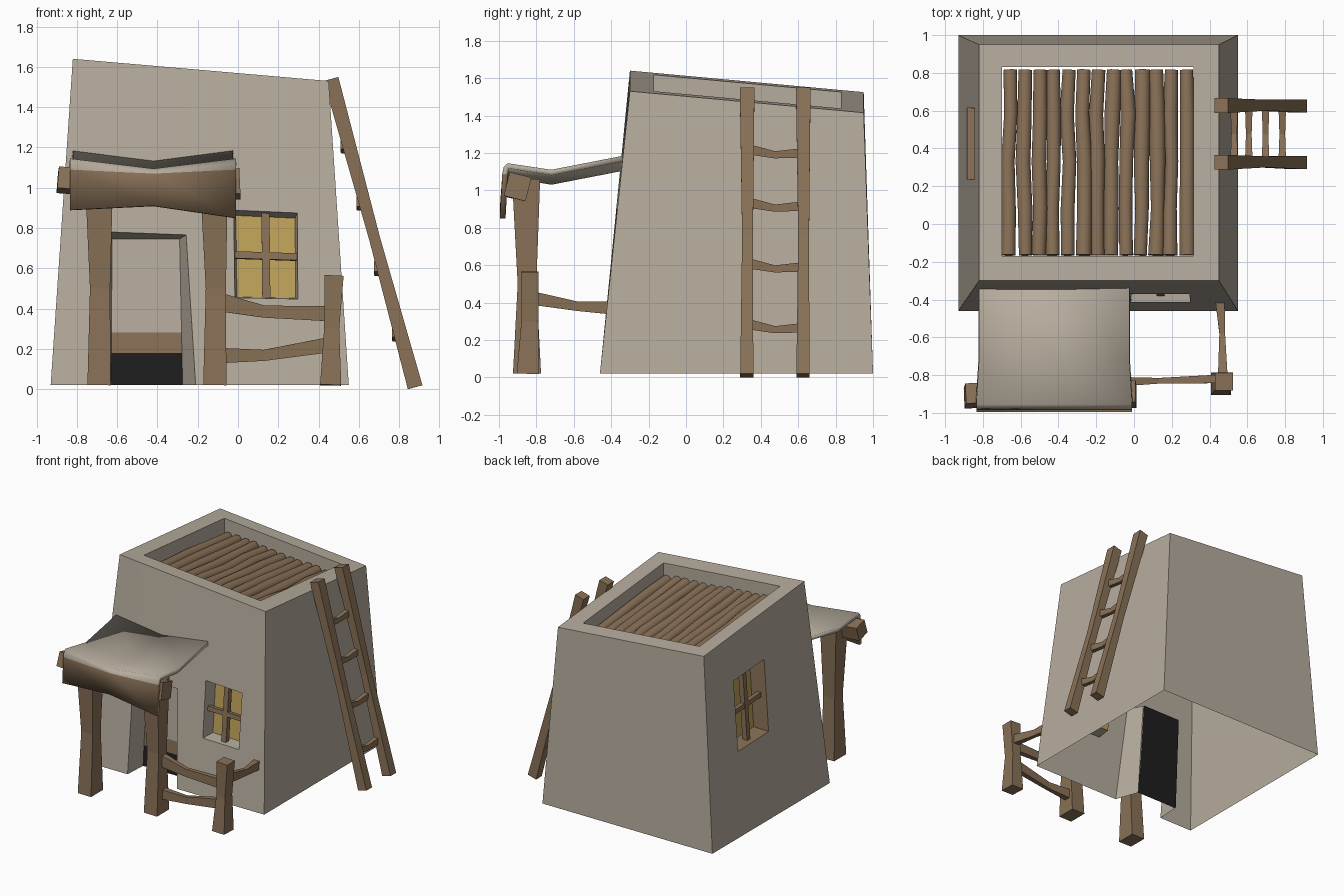
import bpy, bmesh, math, random
from mathutils import Vector as V

if "Cube" in bpy.data.objects:
    bpy.data.objects.remove(bpy.data.objects["Cube"])

random.seed(4)


def material(name, rgb):
    m = bpy.data.materials.new(name)
    m.diffuse_color = (*rgb, 1)
    m.use_nodes = True
    m.node_tree.nodes["Principled BSDF"].inputs["Base Color"].default_value = m.diffuse_color
    return m


CLAY = material("clay plaster", (0.47, 0.415, 0.34))
WOOD = material("brown wood", (0.25, 0.165, 0.095))
GLOW = material("yellow pane", (0.52, 0.36, 0.10))
DARK = material("dark doorway", (0.013, 0.013, 0.013))
MATS = [CLAY, WOOD, GLOW, DARK]


def finish(name, bm, mats, smooth=None):
    me = bpy.data.meshes.new(name)
    bm.to_mesh(me)
    bm.free()
    ob = bpy.data.objects.new(name, me)
    bpy.context.collection.objects.link(ob)
    for m in mats:
        me.materials.append(m)
    if smooth:
        bpy.ops.object.select_all(action='DESELECT')
        ob.select_set(True)
        bpy.context.view_layer.objects.active = ob
        bpy.ops.object.shade_smooth_by_angle(angle=math.radians(smooth))
    return ob


def face(bm, pts, mat=0):
    f = bm.faces.new([bm.verts.new(p) for p in pts])
    f.material_index = mat
    return f


def timber(name, pts, sizes, hint, sides=4, smooth=None, mat=WOOD):
    """Loft a section (width, height) along a path."""
    pts = [V(p) for p in pts]
    bm, rings = bmesh.new(), []
    for i, p in enumerate(pts):
        t = (pts[min(i + 1, len(pts) - 1)] - pts[max(i - 1, 0)]).normalized()
        side = t.cross(V(hint)).normalized()
        up = side.cross(t)
        w, h = sizes[i] if isinstance(sizes, list) else sizes
        k = 0.5 / math.cos(math.pi / 4) if sides == 4 else 0.5
        ring = []
        for j in range(sides):
            a = 2 * math.pi * (j + 0.5) / sides
            ring.append(bm.verts.new(p + side * w * k * math.cos(a) + up * h * k * math.sin(a)))
        rings.append(ring)
    for r, s in zip(rings, rings[1:]):
        for j in range(sides):
            bm.faces.new((r[j], r[(j + 1) % sides], s[(j + 1) % sides], s[j]))
    bm.faces.new(rings[0])
    bm.faces.new(rings[-1])
    bmesh.ops.recalc_face_normals(bm, faces=bm.faces)
    return finish(name, bm, [mat], smooth)


# ---- tapered house shell with sloping top ----
def top_z(x, y):
    return 1.64 - 0.0866 * (x + 0.82) - 0.092 * (y + 0.30)


base = [V((-.93, -.46, .02)), V((.55, -.46, .02)), V((.55, 1, .02)), V((-.93, 1, .02))]
top = [V((x, y, top_z(x, y))) for x, y in ((-.82, -.30), (.45, -.30), (.45, .95), (-.82, .95))]
rim = [V((x, y, top_z(x, y))) for x, y in ((-.70, -.17), (.315, -.17), (.315, .83), (-.70, .83))]
shell = bmesh.new()


def wall(i, axis, cols, rows, holes):
    """Wall split at columns (bottom, top coordinate) and rows; returns hole outlines."""
    j = (i + 1) % 4
    cols = [(base[i][axis], top[i][axis])] + cols + [(base[j][axis], top[j][axis])]
    rows = [0] + rows + [1]

    def point(c, r):
        v = rows[r]
        a, b = base[i].lerp(top[i], v), base[j].lerp(top[j], v)
        s = cols[c][0] + (cols[c][1] - cols[c][0]) * v
        return a.lerp(b, (s - a[axis]) / (b[axis] - a[axis]))

    cut = {(c, r) for c, r0, r1 in holes for r in range(r0, r1)}
    for c in range(len(cols) - 1):
        for r in range(len(rows) - 1):
            if (c, r) not in cut:
                face(shell, [point(c, r), point(c + 1, r), point(c + 1, r + 1), point(c, r + 1)])
    return [[point(c, r0), point(c + 1, r0), point(c + 1, r1), point(c, r1)] for c, r0, r1 in holes]


door, window = wall(0, 0, [(-.64, -.64), (-.21, -.31), (-.01, -.03), (.30, .29)],
                    [.28, .475, .56], [(1, 0, 2), (3, 1, 3)])
wall(1, 1, [], [], [])
wall(2, 0, [], [], [])
side_window = wall(3, 1, [(.615, .615), (.235, .235)], [.42, .775], [(1, 1, 2)])[0]

# parapet rim and its inner sides
for i in range(4):
    j = (i + 1) % 4
    drop = V((0, 0, -.2))
    face(shell, [top[i], top[j], rim[j], rim[i]])
    face(shell, [rim[i], rim[j], rim[j] + drop, rim[i] + drop])

# door recess, open at the bottom
inner = [V((-.63, -.28, .02)), V((-.275, -.28, .02)), V((-.29, -.24, .745)), V((-.625, -.24, .745))]
for a in (1, 2, 3):
    b = (a + 1) % 4
    face(shell, [door[a], door[b], inner[b], inner[a]])
bmesh.ops.remove_doubles(shell, verts=shell.verts, dist=0.0005)
finish("house_shell", shell, MATS)

# door panel with bands of colour, dark backing
bm = bmesh.new()
levels = [0, .22, .36, 1]
for lo, hi, m in zip(levels, levels[1:], (3, 1, 0)):
    face(bm, [inner[0].lerp(inner[3], lo), inner[1].lerp(inner[2], lo),
              inner[1].lerp(inner[2], hi), inner[0].lerp(inner[3], hi)], m)
face(bm, [p + V((0, .008, 0)) for p in (inner[1], inner[0], inner[3], inner[2])], 3)
finish("door_panel", bm, MATS)


# ---- recessed windows with crossed bars ----
def window_unit(name, ring, depth, jamb):
    n = -(ring[1] - ring[0]).cross(ring[3] - ring[0]).normalized()
    mid = sum(ring, V()) / 4
    back = [mid + (p - mid) * 0.93 + n * depth for p in ring]
    bm = bmesh.new()
    for a in range(4):
        b = (a + 1) % 4
        face(bm, [ring[a], ring[b], back[b], back[a]], jamb)
    face(bm, back, 2)
    finish(name, bm, MATS)
    m = [(ring[a] + ring[(a + 1) % 4]) / 2 + n * depth * 0.5 for a in range(4)]
    timber(name + "_upright_bar", [m[0], m[2]], (.04, .04), n)
    timber(name + "_cross_bar", [m[3], m[1]], (.035, .035), n)


window_unit("front_window", window, .11, 0)
window_unit("side_window", side_window, .12, 1)

# ---- roof logs ----
for k in range(13):
    x = -.66 + k * .935 / 12
    pts = []
    for y in (-.165, .08, .33, .58, .815):
        xx = x + random.uniform(-.009, .009)
        pts.append((xx, y, top_z(xx, y) - .125 + random.uniform(-.006, .006)))
    sizes = [(d, d) for d in (random.uniform(.074, .09) for _ in pts)]
    timber(f"roof_log_{k + 1}", pts, sizes, (0, 0, 1), 8, 50)

# ---- sagging awning with brown front flap ----
bm = bmesh.new()
profile = [(-.31, 1.19), (-.72, 1.11), (-.955, 1.145), (-.975, 1.125), (-.982, 1.09), (-.995, .87)]
grid = []
for r, (y, z) in enumerate(profile):
    row = []
    for c, x in enumerate((-.82, -.42, -.025)):
        if r > 1:
            x += (c - 1) * .014
        sag = (.05 if c == 1 else 0) if r < 4 else (.02 if r == 4 and c == 1 else 0)
        lift = (.02, .04, -.02)[c] if r == 5 else 0
        row.append(bm.verts.new((x, y, z - sag + lift)))
    grid.append(row)
for r in range(len(grid) - 1):
    for c in range(2):
        f = bm.faces.new((grid[r][c], grid[r + 1][c], grid[r + 1][c + 1], grid[r][c + 1]))
        f.material_index = 1 if r == 4 else 0
awning = finish("awning", bm, [CLAY, WOOD], 60)
thick = awning.modifiers.new("thickness", 'SOLIDIFY')
thick.thickness = .03
thick.offset = -1

# ---- porch posts and beam ----
for name, x, lean in (("left_porch_post", -.69, 0), ("right_porch_post", -.115, -.005)):
    timber(name, [(x, -.85, .02), (x + .005, -.85, .5), (x + lean, -.855, 1.06)],
           [(.115, .15), (.10, .10), (.14, .15)], (0, 1, 0))
timber("porch_beam", [(-.895, -.91, 1.04), (-.42, -.90, 1.0), (.01, -.90, 1.02)],
       [(.11, .11), (.10, .10), (.12, .13)], (0, .25, 1))

# ---- fence ----
timber("fence_post", [(.46, -.845, .02), (.465, -.835, .3), (.477, -.835, .565)],
       [(.105, .12), (.075, .09), (.095, .095)], (0, 1, 0))
timber("upper_fence_rail", [(-.08, -.835, .43), (.13, -.83, .385), (.45, -.82, .375)],
       [(.05, .09), (.03, .06), (.045, .075)], (0, 0, 1))
timber("lower_fence_rail", [(-.08, -.835, .167), (.13, -.83, .168), (.45, -.82, .22)],
       [(.05, .075), (.03, .055), (.045, .075)], (0, 0, 1))
timber("side_fence_rail", [(.47, -.80, .42), (.467, -.58, .38), (.455, -.40, .372)],
       [(.05, .07), (.03, .05), (.05, .07)], (0, 0, 1))

# ---- ladder ----
def ladder_x(z):
    return .882 - .42 * z / 1.54


for name, y in (("front_ladder_rail", .325), ("back_ladder_rail", .625)):
    timber(name, [(ladder_x(z), y + dy, z) for z, dy in ((.01, 0), (.75, .004), (1.54, .002))],
           [(.075, .07), (.055, .058), (.075, .078)], (0, 1, 0))
for k, z in enumerate((.275, .6, .925, 1.21)):
    x = ladder_x(z) - .022
    timber(f"ladder_rung_{k + 1}", [(x, .33, z + .01), (x, .475, z - .02), (x, .62, z - .01)],
           [(.04, .055), (.03, .038), (.04, .05)], (0, 0, 1))
